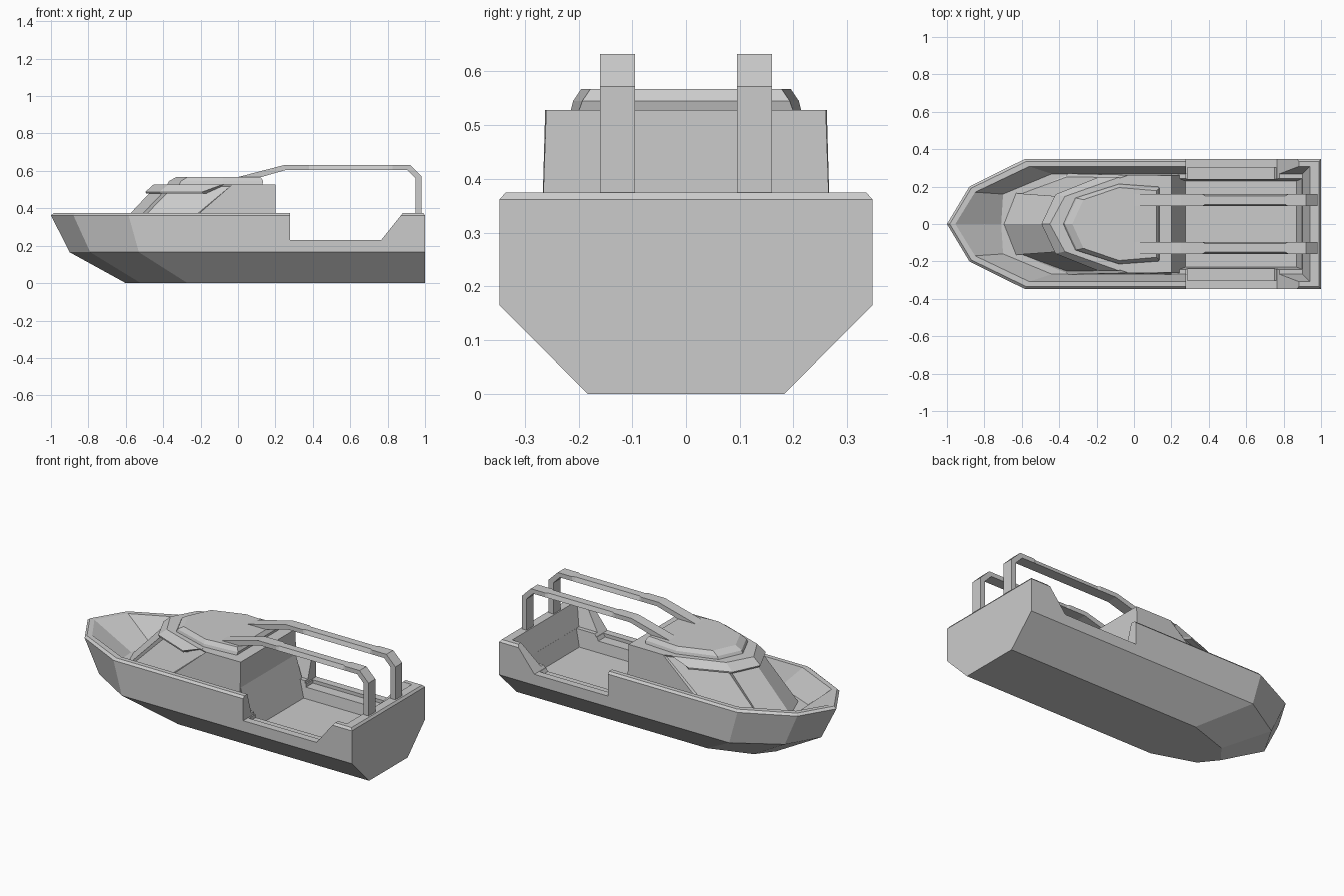
import bpy, bmesh

if "Cube" in bpy.data.objects:
    bpy.data.objects.remove(bpy.data.objects["Cube"])


def full(half, z):
    """Mirror a half outline (bow to stern, y >= 0) into a closed ring at height z."""
    pts = [(x, y, z) for x, y in half]
    return pts + [(x, -y, z) for x, y in reversed(half) if y > 0]


def loft(name, rings, inset=None):
    """Skin equal-length rings and cap both ends."""
    bm = bmesh.new()
    vs = [[bm.verts.new(p) for p in r] for r in rings]
    n = len(rings[0])
    for a, b in zip(vs, vs[1:]):
        for i in range(n):
            j = (i + 1) % n
            bm.faces.new((a[i], a[j], b[j], b[i]))
    bm.faces.new(vs[0][::-1])
    bm.faces.new(vs[-1])
    bmesh.ops.recalc_face_normals(bm, faces=bm.faces)
    if inset:
        sel = [f for f in bm.faces if inset(f)]
        bmesh.ops.inset_individual(bm, faces=sel, thickness=0.018, depth=-0.012)
    me = bpy.data.meshes.new(name)
    bm.to_mesh(me)
    bm.free()
    ob = bpy.data.objects.new(name, me)
    bpy.context.collection.objects.link(ob)
    return ob


def prism(name, xz, y0, y1):
    return loft(name, [[(x, y, z) for x, z in xz] for y in (y0, y1)])


def cut(ob, cutter):
    mod = ob.modifiers.new("cut", 'BOOLEAN')
    mod.operation = 'DIFFERENCE'
    mod.solver = 'EXACT'
    mod.object = cutter
    cutter.hide_render = True
    bpy.context.view_layer.objects.active = ob
    bpy.ops.object.modifier_apply(modifier=mod.name)
    bpy.data.objects.remove(cutter)


# Hull: outer shell, rim and sloping inner well
hull = loft("hull", [
    full([(-.60, 0), (-.52, .10), (-.27, .183), (1, .183)], 0),
    full([(-.90, 0), (-.79, .19), (-.53, .347), (1, .347)], .165),
    full([(-1, 0), (-.88, .20), (-.585, .347), (1, .347)], .362),
    full([(-.985, 0), (-.87, .192), (-.575, .335), (.99, .335)], .375),
    full([(-.955, 0), (-.85, .17), (-.56, .308), (.94, .308)], .375),
    full([(-.71, 0), (-.70, .16), (-.44, .268), (.90, .268)], .245),
])

# Cockpit, side openings and side ledges
cut(hull, loft("cockpit_cutter", [
    full([(.18, .23), (.87, .23)], .145),
    full([(.18, .263), (.945, .263)], .40),
]))
cut(hull, prism("opening_cutter",
                [(.277, .5), (.277, .23), (.765, .23), (.885, .38), (.885, .5)], -.5, .5))
for s in (-1, 1):
    cut(hull, prism("ledge_cutter",
                    [(.285, .3), (.285, .21), (.75, .21), (.80, .3)], s * .20, s * .303))

# Cabin body with recessed side windows, and the sloping bulkhead behind it
loft("cabin", [
    full([(-.70, 0), (-.635, .165), (-.36, .27), (.2, .27)], .24),
    full([(-.43, 0), (-.36, .145), (-.03, .262), (.2, .26)], .528),
], lambda f: f.calc_center_median().x < -.2 and abs(f.calc_center_median().y) > .12)
prism("bulkhead", [(0, .1), (.29, .1), (.2, .375), (0, .375)], -.262, .262)

# Visor over the windscreen
loft("visor", [
    full([(-.49, 0), (-.415, .158), (-.19, .248), (-.15, .2)], .478),
    full([(-.495, 0), (-.42, .158), (-.19, .25), (-.12, .2)], .488),
    full([(-.45, 0), (-.37, .147), (-.08, .25), (-.03, .2)], .5285),
])

# Raised roof
loft("roof", [
    full([(-.38, 0), (-.315, .14), (-.08, .215), (.13, .20)], .525),
    full([(-.37, 0), (-.305, .138), (-.08, .21), (.135, .193)], .545),
    full([(-.33, 0), (-.27, .13), (-.08, .195), (.12, .178)], .567),
])

# Overhead rails: (outer x, outer z, inner x, inner z, side narrowing)
path = [(0, .567, .03, .54, 0), (.25, .632, .26, .606, 0), (.365, .632, .365, .606, 0),
        (.38, .632, .38, .606, .009), (.81, .632, .81, .606, .009),
        (.825, .632, .825, .606, 0), (.92, .632, .905, .606, 0),
        (.98, .572, .948, .562, 0), (.98, .37, .948, .37, 0)]
for s, side in ((-1, "right"), (1, "left")):
    loft(side + "_rail", [[(ox, s * (.095 + t), oz), (ox, s * (.16 - t), oz),
                           (ix, s * .16, iz), (ix, s * .095, iz)]
                          for ox, oz, ix, iz, t in path])
